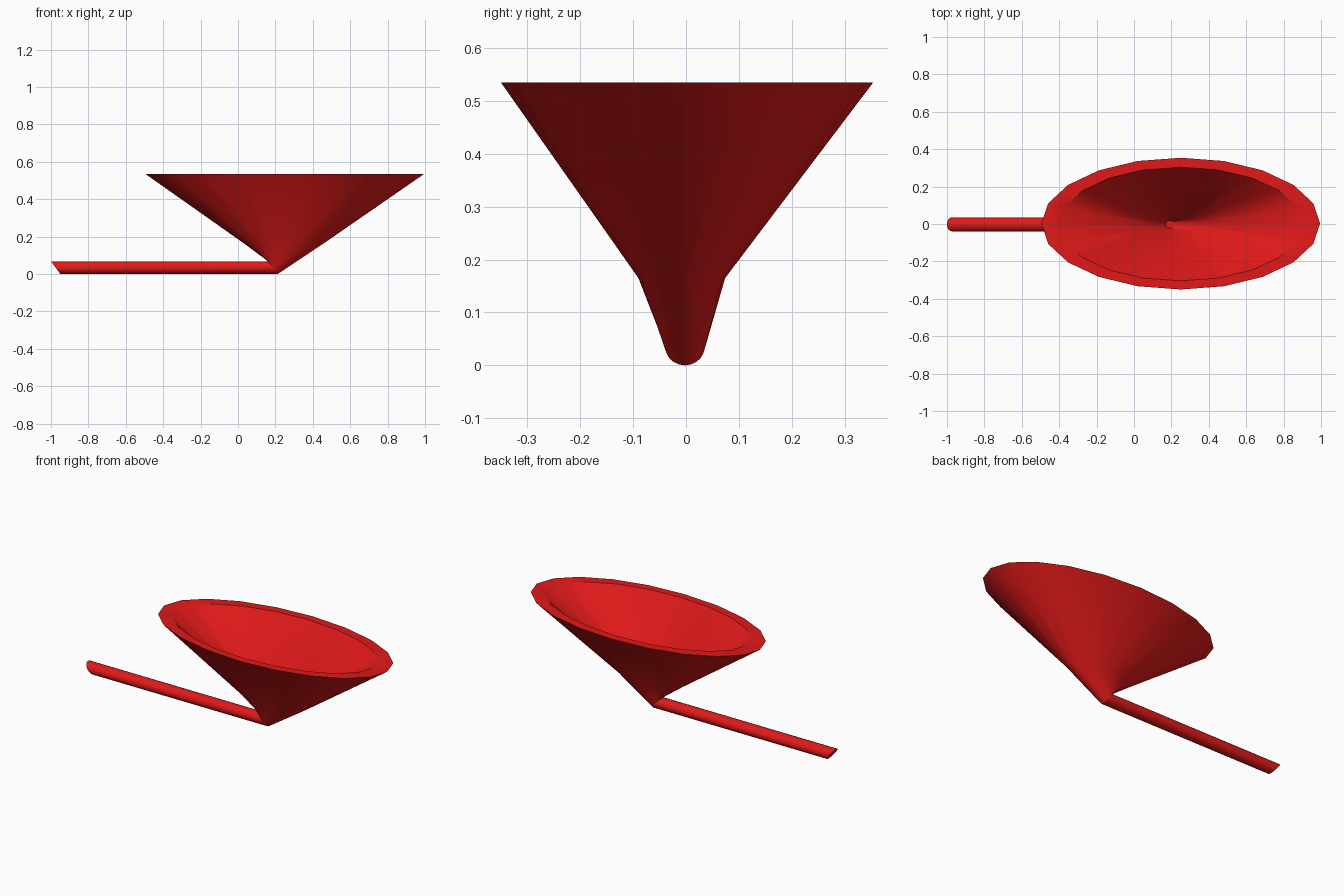
import bpy, bmesh, math

if "Cube" in bpy.data.objects:
    bpy.data.objects.remove(bpy.data.objects["Cube"])

N = 20
red = bpy.data.materials.new("red")
red.diffuse_color = (0.75, 0.01, 0.01, 1)
red.use_nodes = True
red.node_tree.nodes["Principled BSDF"].inputs["Base Color"].default_value = red.diffuse_color


def ring(cx, cy, cz, rx, ry, rz=0.0):
    """Ellipse of N points; rz tilts it about the y axis."""
    pts = []
    for i in range(N):
        a = 2 * math.pi * i / N
        pts.append((cx + rx * math.cos(a), cy + ry * math.sin(a),
                    cz + rz * math.cos(a)))
    return pts


def loft(name, rings, cap_start=False, cap_end=False):
    bm = bmesh.new()
    loops = [[bm.verts.new(p) for p in r] for r in rings]
    for lo, hi in zip(loops, loops[1:]):
        for i in range(N):
            j = (i + 1) % N
            bm.faces.new((lo[i], lo[j], hi[j], hi[i]))
    if cap_start:
        bm.faces.new(loops[0][::-1])
    if cap_end:
        bm.faces.new(loops[-1])
    bmesh.ops.recalc_face_normals(bm, faces=bm.faces[:])
    me = bpy.data.meshes.new(name)
    bm.to_mesh(me)
    bm.free()
    me.materials.append(red)
    ob = bpy.data.objects.new(name, me)
    bpy.context.collection.objects.link(ob)
    bpy.ops.object.select_all(action='DESELECT')
    ob.select_set(True)
    bpy.context.view_layer.objects.active = ob
    bpy.ops.object.shade_smooth_by_angle(angle=math.radians(40))
    return ob


# stem: round rod with slanted ends
stem_end = ring(0.187, -0.002, 0.034, 0.025, 0.037, -0.034)
stem_tip = ring(-0.975, -0.002, 0.034, 0.025, 0.037, -0.034)
loft("stem", [stem_tip, stem_end], cap_start=True)

# bowl: oval funnel with thick wall, blended onto the stem end
loft("bowl", [
    stem_end,
    ring(0.245, -0.008, 0.165, 0.215, 0.082),
    ring(0.25, 0.002, 0.535, 0.745, 0.352),
    ring(0.25, 0.0, 0.535, 0.65, 0.304),
    ring(0.235, -0.004, 0.165, 0.125, 0.045),
    ring(0.19, -0.002, 0.085, 0.02, 0.02),
], cap_end=True)
